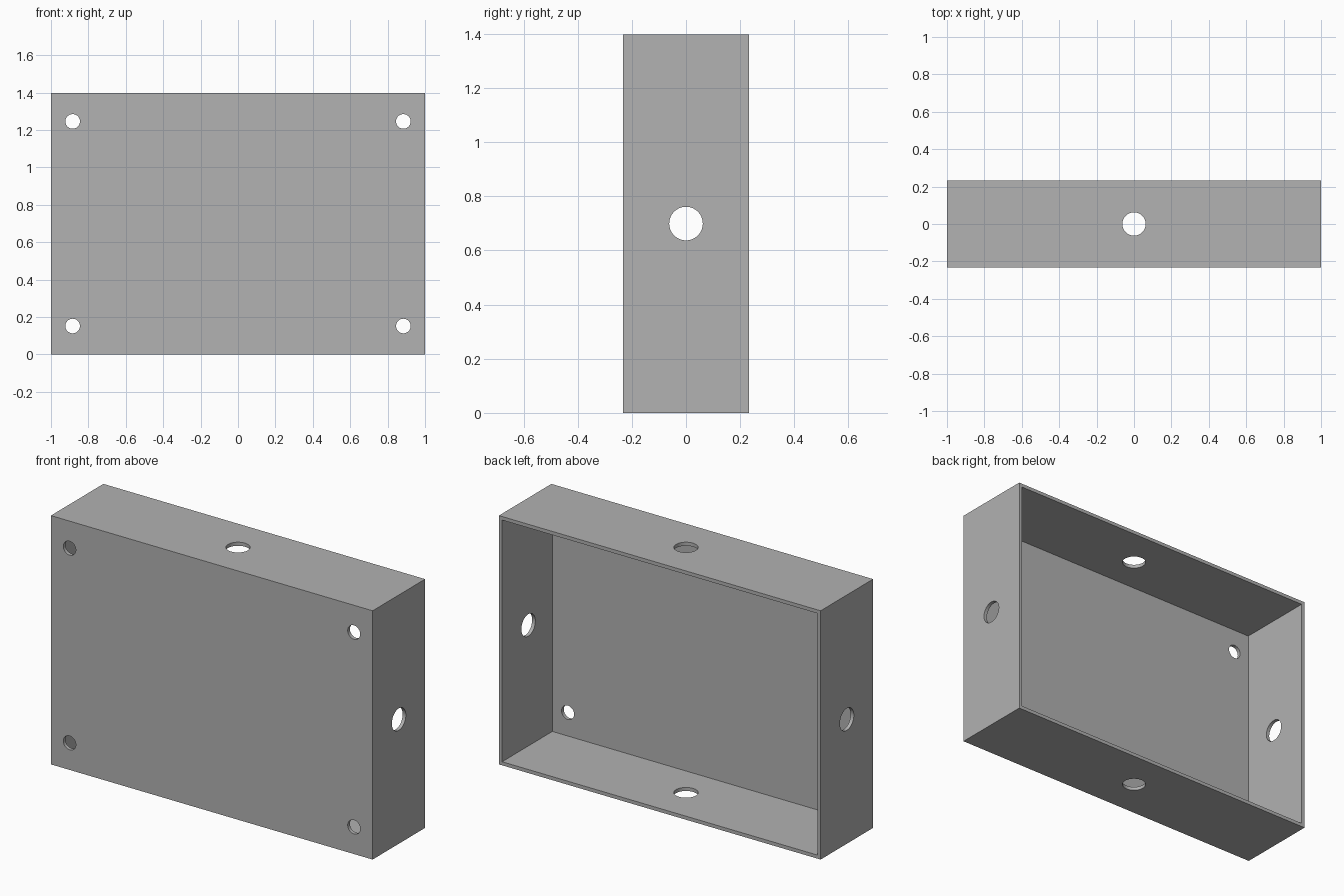
import bpy
from math import pi, radians
from mathutils import Vector

cube = bpy.data.objects.get("Cube")
if cube:
    bpy.data.objects.remove(cube, do_unlink=True)

W, D, H, WALL = 2.0, 0.466, 1.398, 0.02
MID = H / 2

grey = bpy.data.materials.new("plain grey")
grey.use_nodes = True
colour = (0.445, 0.445, 0.445, 1)
grey.diffuse_color = colour
grey.node_tree.nodes["Principled BSDF"].inputs["Base Color"].default_value = colour


def block(name, size, centre):
    bpy.ops.mesh.primitive_cube_add(size=1, location=centre)
    ob = bpy.context.object
    ob.name = name
    ob.scale = size
    bpy.ops.object.transform_apply(location=False, rotation=False, scale=True)
    ob.data.materials.append(grey)
    return ob


def drill(name, radius, length, centre, rotation=(0, 0, 0)):
    bpy.ops.mesh.primitive_cylinder_add(vertices=64, radius=radius, depth=length,
                                        location=centre, rotation=rotation)
    ob = bpy.context.object
    ob.name = name
    ob.data.materials.append(grey)
    return ob


# Solid outer block
box = block("open_back_box", (W, D, H), (0, 0, MID))

# Cavity, open towards the back
cutters = [block("cavity_cutter", (W - 2 * WALL, D, H - 2 * WALL), (0, WALL, MID))]

# Cable holes through both pairs of opposite walls
cutters.append(drill("side_hole_cutter", 0.062, W + 0.2, (0, 0, MID), (0, pi / 2, 0)))
cutters.append(drill("vertical_hole_cutter", 0.062, H + 0.2, (0, 0, MID)))

# Screw holes near the corners of the front plate
for sx in (-1, 1):
    for sz in (-1, 1):
        cutters.append(drill("screw_hole_cutter", 0.039, 0.1,
                             Vector((sx * 0.884, -D / 2, MID + sz * 0.547)), (pi / 2, 0, 0)))

# Cut everything, then drop the helpers
bpy.ops.object.select_all(action="DESELECT")
box.select_set(True)
bpy.context.view_layer.objects.active = box
for cutter in cutters:
    cutter.hide_render = True
    mod = box.modifiers.new("cut", "BOOLEAN")
    mod.operation = "DIFFERENCE"
    mod.solver = "EXACT"
    mod.object = cutter
    bpy.ops.object.modifier_apply(modifier=mod.name)
    bpy.data.objects.remove(cutter, do_unlink=True)

bpy.ops.object.shade_smooth_by_angle(angle=radians(30))
